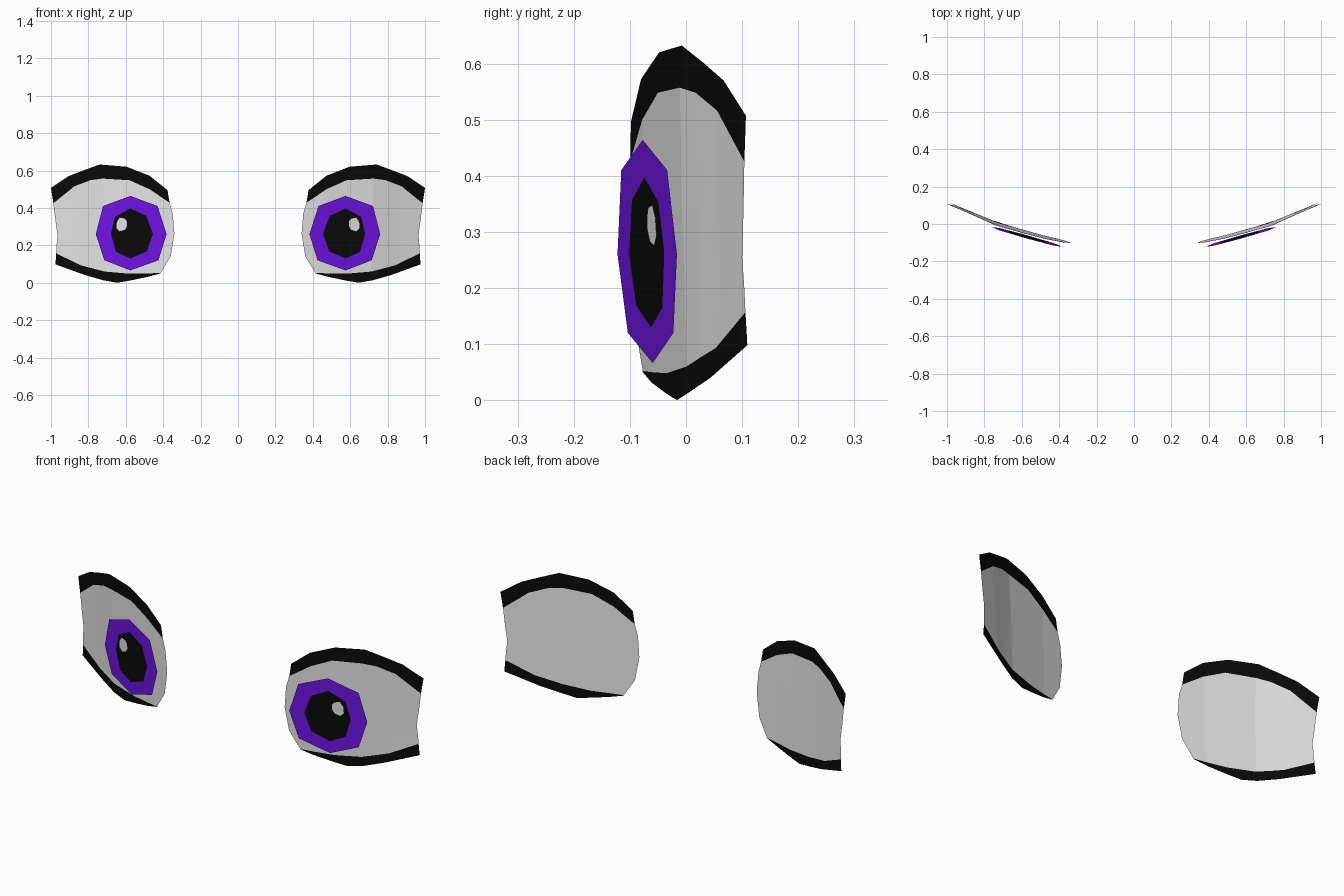
import bpy

if "Cube" in bpy.data.objects:
    bpy.data.objects.remove(bpy.data.objects["Cube"])


def material(name, rgb):
    m = bpy.data.materials.new(name)
    m.diffuse_color = (*rgb, 1)
    m.use_nodes = True
    m.node_tree.nodes["Principled BSDF"].inputs["Base Color"].default_value = m.diffuse_color
    return m


WHITE = material("eye white", (0.8, 0.8, 0.8))
BLACK = material("black", (0.003, 0.003, 0.003))
PURPLE = material("purple", (0.165, 0.007, 0.8))

# Horizontal curve of the eye shell: (x, y) stations, leaning slightly forward at the top
CURVE = [(0.34, -0.107), (0.37, -0.10), (0.473, -0.078), (0.59, -0.046),
         (0.73, -0.008), (0.874, 0.056), (1.0, 0.107)]


def shell_y(x, z):
    for (x0, y0), (x1, y1) in zip(CURVE, CURVE[1:]):
        if x <= x1:
            break
    return y0 + (y1 - y0) * (x - x0) / (x1 - x0) - 0.03 * (z - 0.5)


def mirrored(name, verts, faces, mats, indices=None):
    me = bpy.data.meshes.new(name)
    me.from_pydata(verts, [], faces)
    for m in mats:
        me.materials.append(m)
    if indices:
        for p, i in zip(me.polygons, indices):
            p.material_index = i
    ob = bpy.data.objects.new(name, me)
    bpy.context.collection.objects.link(ob)
    ob.modifiers.new("Mirror", 'MIRROR').use_mirror_merge = False
    return ob


def sheet(name, rows, mat):
    """Grid of faces through rows of (x, z) points, listed bottom to top."""
    n = len(rows[0])
    verts = [(x, shell_y(x, z), z) for row in rows for x, z in row]
    faces = [(r * n + c, r * n + c + 1, (r + 1) * n + c + 1, (r + 1) * n + c)
             for r in range(len(rows) - 1) for c in range(n - 1)]
    return mirrored(name, verts, faces, [mat])


# Edges shared by the eye white and the lids
upper_edge = [(0.366, 0.428), (0.473, 0.50), (0.58, 0.548), (0.725, 0.557),
              (0.79, 0.548), (0.874, 0.516), (0.987, 0.425)]
lower_edge = [(0.414, 0.052), (0.48, 0.05), (0.58, 0.048), (0.714, 0.06),
              (0.78, 0.077), (0.84, 0.093), (0.972, 0.157)]
columns = [0.47, 0.58, 0.717, 0.787, 0.865]


def middle_row(left, right):
    (x0, z0), (x1, z1) = left, right
    return [left] + [(x, z0 + (z1 - z0) * (x - x0) / (x1 - x0)) for x in columns] + [right]


# Eye white
sheet("eye_white", [lower_edge,
                    middle_row((0.36, 0.14), (0.97, 0.20)),
                    middle_row((0.34, 0.26), (0.965, 0.255)),
                    middle_row((0.349, 0.37), (0.977, 0.34)),
                    upper_edge], WHITE)

# Upper and lower lids
sheet("upper_lid", [upper_edge,
                    [(0.377, 0.495), (0.473, 0.572), (0.596, 0.62), (0.74, 0.632),
                     (0.82, 0.603), (0.906, 0.57), (1.0, 0.507)]], BLACK)
sheet("lower_lid", [[(0.414, 0.05), (0.48, 0.032), (0.575, 0.012), (0.645, 0.0),
                     (0.72, 0.013), (0.815, 0.04), (0.976, 0.098)],
                    lower_edge], BLACK)

# Iris ring and pupil: octagons floating just in front of the eye white
iris = [(0.382, 0.26), (0.425, 0.12), (0.575, 0.066), (0.715, 0.12),
        (0.76, 0.26), (0.722, 0.41), (0.575, 0.464), (0.43, 0.41)]
pupil = [(0.455, 0.26), (0.487, 0.168), (0.575, 0.13), (0.652, 0.165),
         (0.68, 0.263), (0.657, 0.353), (0.575, 0.397), (0.49, 0.357)]


def iris_y(x, z):
    return -0.068 + 0.28 * (x - 0.575) - 0.045 * (z - 0.26)


verts = [(x, iris_y(x, z), z) for x, z in iris + pupil]
faces = [(i, (i + 1) % 8, 8 + (i + 1) % 8, 8 + i) for i in range(8)] + [tuple(range(8, 16))]
mirrored("iris_and_pupil", verts, faces, [PURPLE, BLACK], [0] * 8 + [1])

# Highlight on the pupil
glint = [(0.592, 0.305), (0.605, 0.283), (0.632, 0.275), (0.65, 0.292),
         (0.648, 0.325), (0.632, 0.348), (0.605, 0.343), (0.594, 0.328)]
mirrored("highlight", [(x, iris_y(x, z) - 0.004, z) for x, z in glint],
         [tuple(range(8))], [WHITE])
